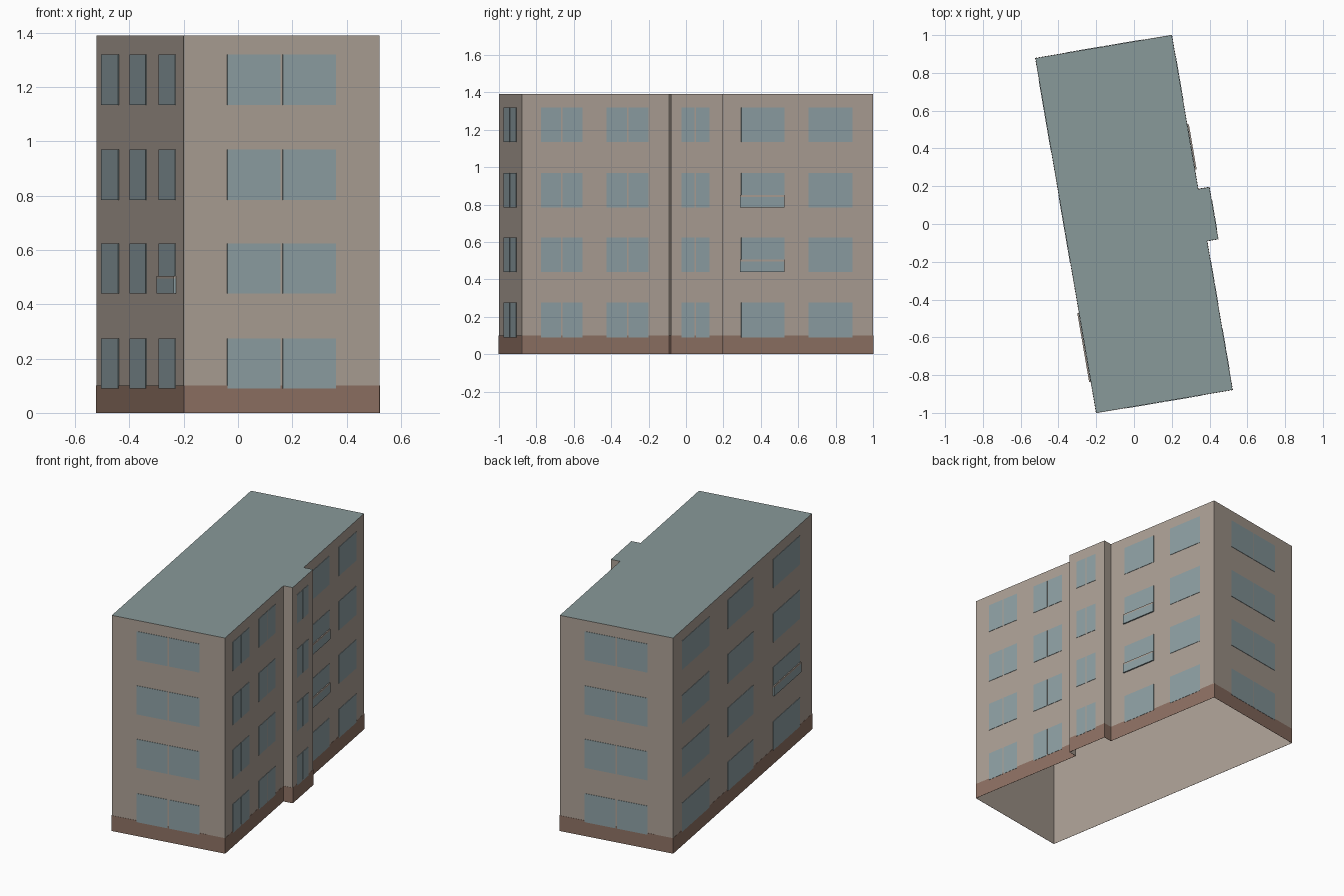
import bpy, bmesh
from mathutils import Vector, Matrix

cube = bpy.data.objects.get("Cube")
if cube:
    bpy.data.objects.remove(cube)


def material(name, rgb):
    mat = bpy.data.materials.new(name)
    mat.use_nodes = True
    color = (*rgb, 1)
    mat.diffuse_color = color
    mat.node_tree.nodes["Principled BSDF"].inputs["Base Color"].default_value = color
    return mat


WALL = material("beige plaster", (0.41, 0.35, 0.30))
ROOF = material("grey green roof", (0.25, 0.32, 0.32))
GLASS = material("blue grey glass", (0.27, 0.35, 0.37))
PLINTH = material("red brown plinth", (0.27, 0.165, 0.125))

HEIGHT = 1.39
FLOORS = [0.09, 0.44, 0.785, 1.135]
WINDOW_H = 0.185
GAP = 0.004

# Building corners, counter-clockwise from the front
front_left = Vector((-0.20, -1.0))
front_right = Vector((0.522, -0.878))
back_right = -front_left
back_left = -front_right
across = (front_right - front_left).normalized()


def on_right_wall(y):
    t = (y - front_right.y) / (back_right.y - front_right.y)
    return front_right.lerp(back_right, t)


bay_front, bay_back = on_right_wall(-0.09), on_right_wall(0.185)
bay_out = across * 0.06
outline = [front_left, front_right, bay_front, bay_front + bay_out,
           bay_back + bay_out, bay_back, back_right, back_left]


def finish(name, bm, mats):
    mesh = bpy.data.meshes.new(name)
    bm.to_mesh(mesh)
    bm.free()
    for mat in mats:
        mesh.materials.append(mat)
    obj = bpy.data.objects.new(name, mesh)
    bpy.context.collection.objects.link(obj)
    return obj


def add_plate(bm, p, q, low, high, depth):
    """Thin upright box on the outside of the wall line from p to q."""
    along = (q - p).normalized()
    out = Vector((along.y, -along.x))
    mid = (p + q) / 2 + out * (depth / 2 + 0.0005)
    place = Matrix.Translation((mid.x, mid.y, (low + high) / 2))
    turn = Matrix((along.to_3d(), out.to_3d(), (0, 0, 1))).transposed().to_4x4()
    size = Matrix.Diagonal(((q - p).length, depth, high - low, 1))
    bmesh.ops.create_cube(bm, size=1, matrix=place @ turn @ size)


# Hollow body, open underneath, with a flat roof
bm = bmesh.new()
base = [bm.verts.new((c.x, c.y, 0)) for c in outline]
top = [bm.verts.new((c.x, c.y, HEIGHT)) for c in outline]
for i in range(len(outline)):
    j = (i + 1) % len(outline)
    bm.faces.new((base[i], base[j], top[j], top[i]))
bm.faces.new(top).material_index = 1
finish("building_body", bm, [WALL, ROOF])

# Plinth band around the foot
bm = bmesh.new()
for i, corner in enumerate(outline):
    add_plate(bm, corner, outline[(i + 1) % len(outline)], 0, 0.1, 0.001)
finish("plinth_band", bm, [PLINTH])


def windows(name, p, q, spans, panes):
    """Rows of windows; spans are fractions of the wall from p to q."""
    bm = bmesh.new()
    for start, end in spans:
        step = (end - start) / panes
        inset = GAP / (q - p).length if panes > 1 else 0
        for k in range(panes):
            a = p.lerp(q, start + k * step + (inset if k else 0))
            b = p.lerp(q, start + (k + 1) * step - (inset if k < panes - 1 else 0))
            for z in FLOORS:
                add_plate(bm, a, b, z, z + WINDOW_H, 0.0025)
    finish(name, bm, [GLASS])


def spans_by_y(p, q, pairs):
    return [[(y - p.y) / (q.y - p.y) for y in pair] for pair in pairs]


# Windows on every side
windows("front_windows", front_left, front_right, [(0.222, 0.777)], 2)
windows("back_windows", back_right, back_left, [(0.222, 0.777)], 2)
windows("left_windows", back_left, front_left,
        spans_by_y(back_left, front_left, [(0.76, 0.39), (0.145, -0.2), (-0.47, -0.83)]), 1)
windows("right_front_windows", front_right, back_right,
        spans_by_y(front_right, back_right, [(-0.775, -0.555), (-0.425, -0.2)]), 2)
windows("right_back_windows", front_right, back_right,
        spans_by_y(front_right, back_right, [(0.295, 0.525), (0.655, 0.89)]), 1)
bay = bay_front + bay_out, bay_back + bay_out
windows("bay_windows", *bay, spans_by_y(*bay, [(-0.025, 0.125)]), 2)


# Shallow balcony fronts with a plaster rail
def balcony(name, p, q, low):
    bm = bmesh.new()
    add_plate(bm, p, q, low, low + 0.055, 0.009)
    finish(name + "_panel", bm, [GLASS])
    bm = bmesh.new()
    add_plate(bm, p, q, low + 0.055, low + 0.065, 0.009)
    finish(name + "_rail", bm, [WALL])


for label, floor in (("lower", 1), ("upper", 2)):
    balcony(label + "_right_balcony", on_right_wall(0.288), on_right_wall(0.525), FLOORS[floor])
left_spans = spans_by_y(back_left, front_left, [(-0.47, -0.835)])[0]
balcony("left_balcony", *[back_left.lerp(front_left, t) for t in left_spans], FLOORS[1])
